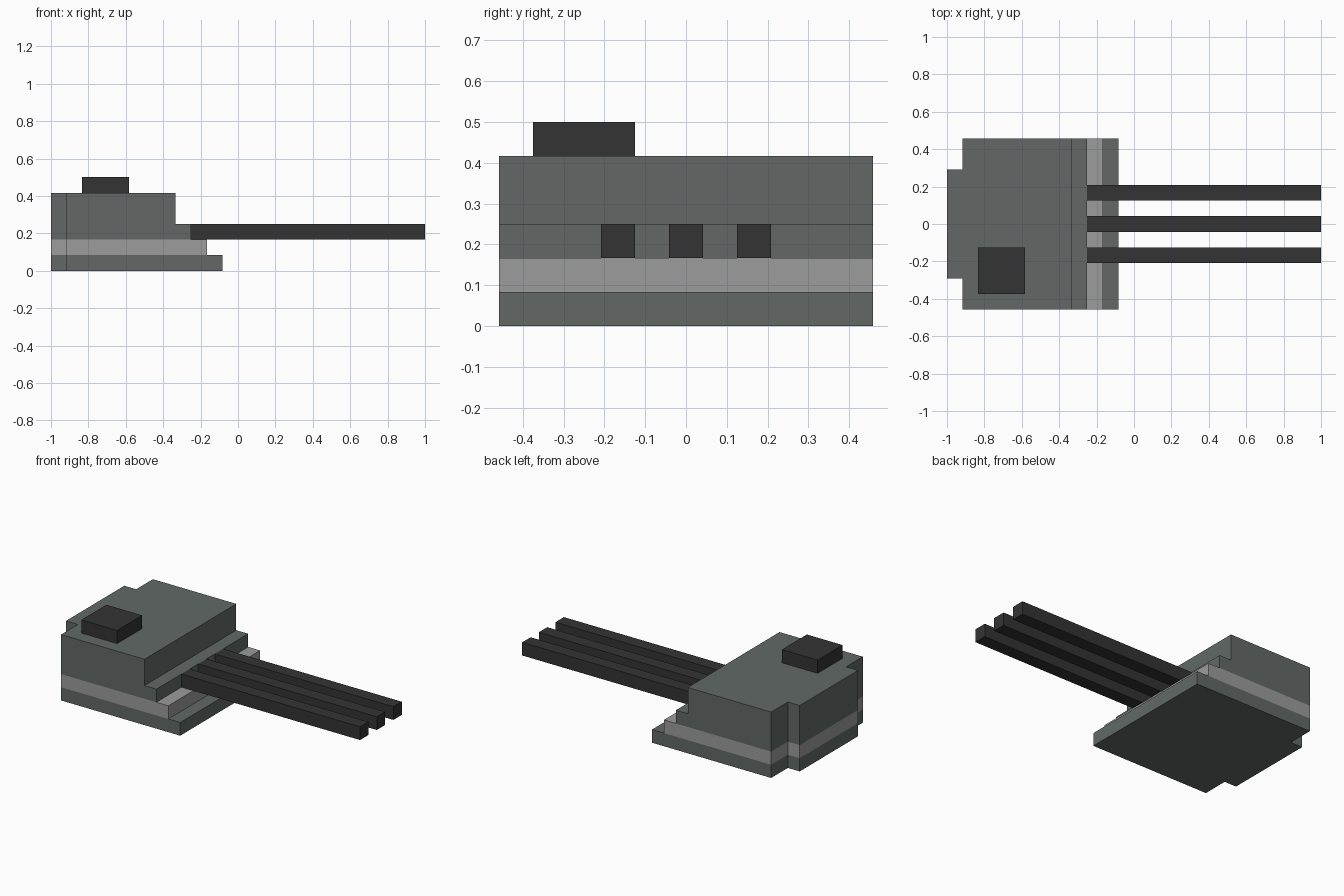
import bpy
import bmesh

cube = bpy.data.objects.get("Cube")
if cube:
    bpy.data.objects.remove(cube, do_unlink=True)

U = 1 / 24  # modelling grid step


def material(name, rgb):
    mat = bpy.data.materials.new(name)
    mat.use_nodes = True
    mat.diffuse_color = (*rgb, 1)
    mat.node_tree.nodes["Principled BSDF"].inputs["Base Color"].default_value = (*rgb, 1)
    return mat


green_grey = material("green grey", (0.122, 0.141, 0.133))
light_grey = material("light grey", (0.334, 0.334, 0.334))
charcoal = material("charcoal", (0.034, 0.034, 0.034))


def prism(name, outline, z0, z1, mat):
    """Extrude a counter-clockwise outline (grid steps) from z0 to z1."""
    bm = bmesh.new()
    base = bm.faces.new([bm.verts.new((x * U, y * U, z0 * U)) for x, y in outline])
    top = bmesh.ops.extrude_face_region(bm, geom=[base])["geom"]
    bmesh.ops.translate(bm, vec=(0, 0, (z1 - z0) * U),
                        verts=[g for g in top if isinstance(g, bmesh.types.BMVert)])
    bmesh.ops.recalc_face_normals(bm, faces=bm.faces)
    mesh = bpy.data.meshes.new(name)
    bm.to_mesh(mesh)
    bm.free()
    mesh.materials.append(mat)
    obj = bpy.data.objects.new(name, mesh)
    bpy.context.collection.objects.link(obj)
    return obj


def box(name, x0, x1, y0, y1, z0, z1, mat):
    return prism(name, [(x0, y0), (x1, y0), (x1, y1), (x0, y1)], z0, z1, mat)


def hull_outline(front):
    """Wide body with a narrower block at the rear."""
    side = [(-24, -7), (-22, -7), (-22, -11), (front, -11)]
    return side + [(x, -y) for x, y in reversed(side)]


# Turret body in stepped layers
for name, front, z0, z1, mat in (
        ("turret_base", -2, 0, 2, green_grey),
        ("turret_band", -4, 2, 4, light_grey),
        ("gun_step", -6, 4, 6, green_grey),
        ("turret_upper", -8, 6, 10, green_grey)):
    prism(name, hull_outline(front), z0, z1, mat)

# Three gun barrels
for name, y in (("right_barrel", -4), ("middle_barrel", 0), ("left_barrel", 4)):
    box(name, -6, 24, y - 1, y + 1, 4, 6, charcoal)

# Roof hatch
box("roof_hatch", -20, -14, -9, -3, 10, 12, charcoal)
